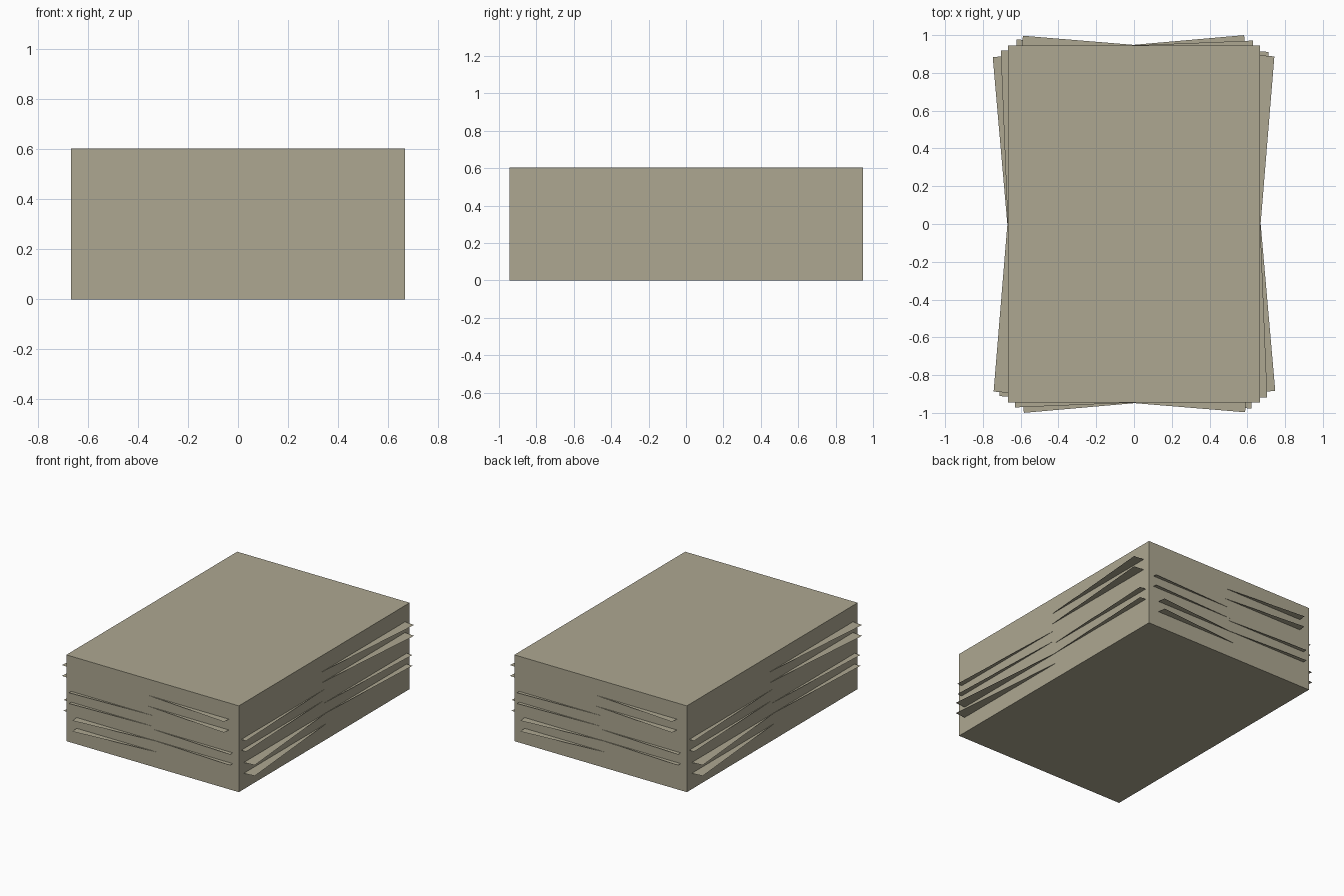
import bpy, bmesh
from mathutils import Matrix
from math import radians

if "Cube" in bpy.data.objects:
    bpy.data.objects.remove(bpy.data.objects["Cube"])

HX, HY, H = 0.668, 0.945, 0.604   # half width, half length, height

paper = bpy.data.materials.new("aged paper")
paper.diffuse_color = (0.42, 0.39, 0.285, 1)
paper.use_nodes = True
paper.node_tree.nodes["Principled BSDF"].inputs["Base Color"].default_value = paper.diffuse_color


def add_object(name, bm):
    mesh = bpy.data.meshes.new(name)
    bm.to_mesh(mesh)
    bm.free()
    mesh.materials.append(paper)
    obj = bpy.data.objects.new(name, mesh)
    bpy.context.collection.objects.link(obj)
    return obj


# Main block of the stack
bm = bmesh.new()
bmesh.ops.create_cube(bm, size=1, matrix=Matrix.Translation((0, 0, H / 2))
                      @ Matrix.Diagonal((2 * HX, 2 * HY, H, 1)))
add_object("paper_block", bm)


# Paper-thin sheets, twisted about the vertical axis so their corners stick out
def twisted_sheet(name, z, angle):
    bm = bmesh.new()
    bmesh.ops.create_grid(bm, x_segments=1, y_segments=1, size=1,
                          matrix=Matrix.Translation((0, 0, z))
                          @ Matrix.Rotation(radians(angle), 4, 'Z')
                          @ Matrix.Diagonal((HX, HY, 1, 1)))
    add_object(name, bm)


# Each twisted bundle shows a lower and an upper sheet: (bottom height, angle)
BUNDLE = 0.0755
for i, (z, angle) in enumerate([(0.111, 5.0), (0.1875, -2.8),
                                (0.283, 2.3), (0.415, -4.7)]):
    twisted_sheet(f"bundle_{i + 1}_lower_sheet", z, angle)
    twisted_sheet(f"bundle_{i + 1}_upper_sheet", z + BUNDLE, angle)
